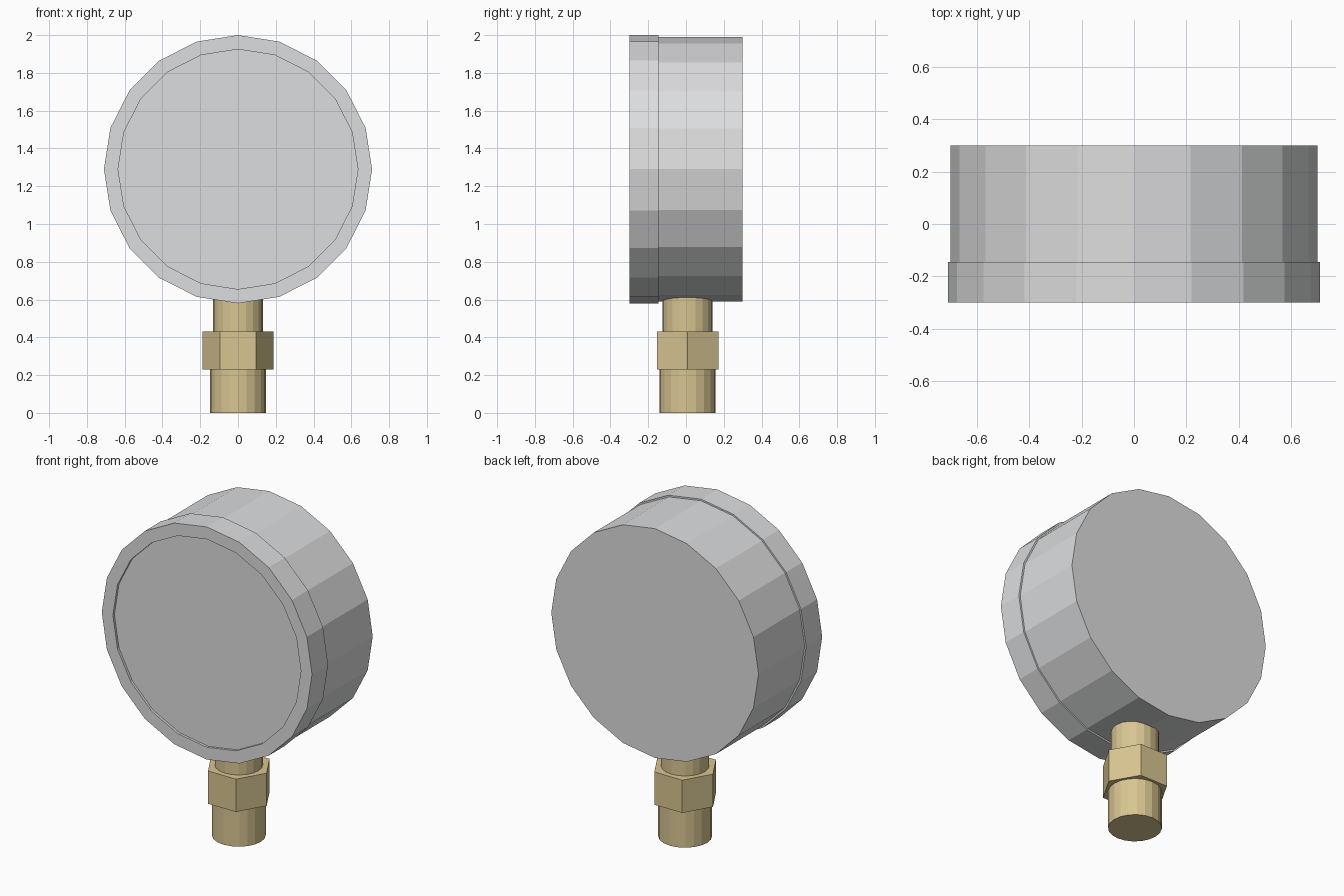
import bpy, bmesh, math
from mathutils import Vector

cube = bpy.data.objects.get("Cube")
if cube:
    bpy.data.objects.remove(cube, do_unlink=True)


def material(name, rgb):
    mat = bpy.data.materials.new(name)
    mat.use_nodes = True
    mat.diffuse_color = (*rgb, 1)
    mat.node_tree.nodes["Principled BSDF"].inputs["Base Color"].default_value = (*rgb, 1)
    return mat


steel = material("pale_steel", (0.72, 0.725, 0.735))
brass = material("brass", (0.69, 0.56, 0.285))

CENTRE_Z = 1.29   # middle of the round case
STEM_Y = 0.008    # stem axis


def turned(name, profile, sides, axis, mat):
    """Sweep (radius, position) points round the Y or Z axis; cap or close the ends."""
    bm = bmesh.new()
    rings = []
    for r, t in profile:
        ring = []
        for k in range(sides):
            a = math.tau * k / sides
            u, v = r * math.cos(a), r * math.sin(a)
            ring.append(bm.verts.new((u, t, v) if axis == "Y" else (u, v, t)))
        rings.append(ring)
    closed = profile[0] == profile[-1]
    if closed:
        for v in rings.pop():
            bm.verts.remove(v)
        rings.append(rings[0])
    for a, b in zip(rings, rings[1:]):
        for k in range(sides):
            n = (k + 1) % sides
            bm.faces.new((a[k], a[n], b[n], b[k]))
    if not closed:
        bm.faces.new(rings[0])
        bm.faces.new(rings[-1])
    bmesh.ops.recalc_face_normals(bm, faces=bm.faces)
    mesh = bpy.data.meshes.new(name)
    bm.to_mesh(mesh)
    bm.free()
    mesh.materials.append(mat)
    obj = bpy.data.objects.new(name, mesh)
    obj.location = Vector((0, 0, CENTRE_Z)) if axis == "Y" else Vector((0, STEM_Y, 0))
    bpy.context.collection.objects.link(obj)
    return obj


# Round case, front rim and recessed face
turned("case", [(0.70, -0.2), (0.70, 0.30)], 20, "Y", steel)
turned("front_rim", [(0.71, -0.30), (0.71, -0.145), (0.635, -0.145),
                     (0.635, -0.30), (0.71, -0.30)], 20, "Y", steel)
turned("front_face", [(0.635, -0.285), (0.635, -0.2)], 20, "Y", steel)

# Stem: neck, hexagonal nut and lower connector
turned("neck", [(0.133, 0.42), (0.133, 0.66)], 20, "Z", brass)
turned("hex_nut", [(0.188, 0.23), (0.188, 0.43)], 6, "Z", brass)
turned("connector", [(0.149, 0), (0.149, 0.24)], 20, "Z", brass)
